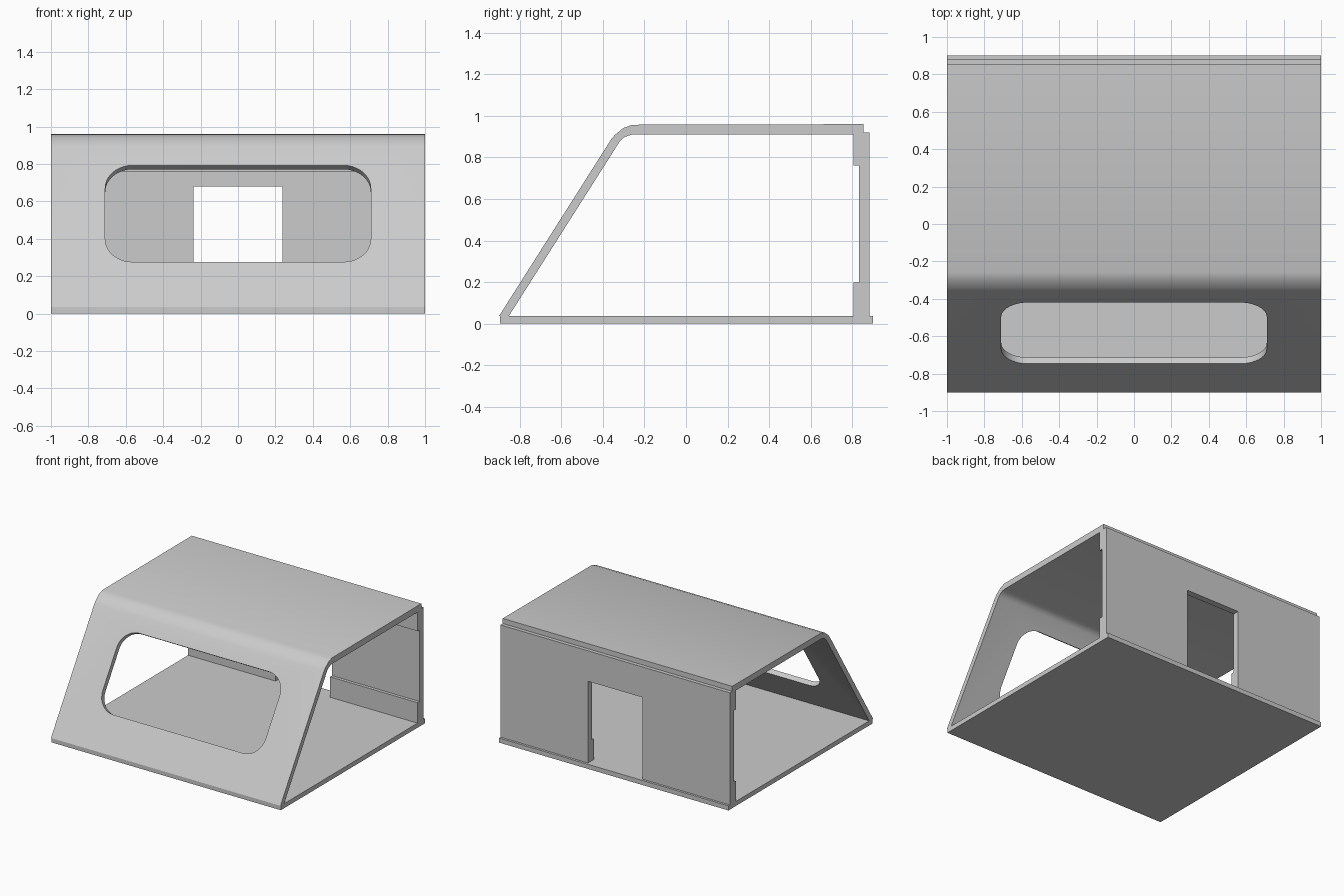
import bpy, bmesh, math
from mathutils import Matrix, Vector

if "Cube" in bpy.data.objects:
    bpy.data.objects.remove(bpy.data.objects["Cube"])


def prism(name, outline, depth, matrix):
    """Extrude a 2D outline symmetrically along local z, then place it."""
    bm = bmesh.new()
    face = bm.faces.new([bm.verts.new((a, b, -depth / 2)) for a, b in outline])
    ext = bmesh.ops.extrude_face_region(bm, geom=[face])
    verts = [g for g in ext["geom"] if isinstance(g, bmesh.types.BMVert)]
    bmesh.ops.translate(bm, verts=verts, vec=(0, 0, depth))
    bmesh.ops.transform(bm, matrix=matrix, verts=bm.verts)
    bmesh.ops.recalc_face_normals(bm, faces=bm.faces)
    mesh = bpy.data.meshes.new(name)
    bm.to_mesh(mesh)
    bm.free()
    obj = bpy.data.objects.new(name, mesh)
    bpy.context.collection.objects.link(obj)
    return obj


def activate(obj):
    bpy.ops.object.select_all(action='DESELECT')
    obj.select_set(True)
    bpy.context.view_layer.objects.active = obj


def cut(obj, cutter):
    """Cut an opening, then remove the cutter."""
    cutter.hide_render = True
    mod = obj.modifiers.new("opening", 'BOOLEAN')
    mod.operation, mod.solver, mod.object = 'DIFFERENCE', 'EXACT', cutter
    activate(obj)
    bpy.ops.object.modifier_apply(modifier=mod.name)
    bpy.data.objects.remove(cutter)


def rect(a0, a1, b0, b1):
    return [(a0, b0), (a1, b0), (a1, b1), (a0, b1)]


def rounded_rect(w, h, r, steps=10):
    pts = []
    for i, (sx, sy) in enumerate([(1, 1), (-1, 1), (-1, -1), (1, -1)]):
        for k in range(steps + 1):
            t = math.pi / 2 * (i + k / steps)
            pts.append((sx * (w / 2 - r) + r * math.cos(t),
                        sy * (h / 2 - r) + r * math.sin(t)))
    return pts


# Outlines drawn in (y, z), extruded along x
SIDE = Matrix(((0, 0, 1, 0), (1, 0, 0, 0), (0, 1, 0, 0), (0, 0, 0, 1)))
WIDTH = 2.0
FLOOR = 0.036

# Floor slab
prism("floor", rect(-0.895, 0.9, 0, FLOOR), WIDTH, SIDE)

# Sloped front and roof in one bent shell
shell = prism("front_and_roof", [
    (-0.90, FLOOR), (-0.36, 0.887), (-0.342, 0.908), (-0.302, 0.941),
    (-0.258, 0.957), (0.853, 0.96), (0.853, 0.91),
    (-0.258, 0.91), (-0.28, 0.904), (-0.30, 0.895), (-0.318, 0.878),
    (-0.853, FLOOR)], WIDTH, SIDE)

# Rounded window, cut square to the slope
z0, z1 = 0.277, 0.793
slope = Vector((0, 0.54, 0.851)).normalized()
normal = Vector((1, 0, 0)).cross(slope)
mid_z = (z0 + z1) / 2
centre = Vector((0, -0.9 + (mid_z - FLOOR) * 0.54 / 0.851, mid_z))
frame = Matrix((Vector((1, 0, 0)), slope, normal)).transposed().to_4x4()
frame.translation = centre
cut(shell, prism("window_cutter",
                 rounded_rect(1.42, (z1 - z0) / slope.z, 0.145), 0.2, frame))
activate(shell)
bpy.ops.object.shade_smooth_by_angle(angle=math.radians(30))

# Back wall with thicker bands along its inner top and bottom
wall = prism("back_wall", [
    (0.807, FLOOR), (0.882, FLOOR), (0.882, 0.92), (0.853, 0.92),
    (0.853, 0.91), (0.807, 0.91), (0.807, 0.76), (0.832, 0.76),
    (0.832, 0.197), (0.807, 0.197)], WIDTH, SIDE)

# Doorway
cut(wall, prism("door_cutter", rect(0.7, 1.0, -0.1, 0.68), 0.475, SIDE))
